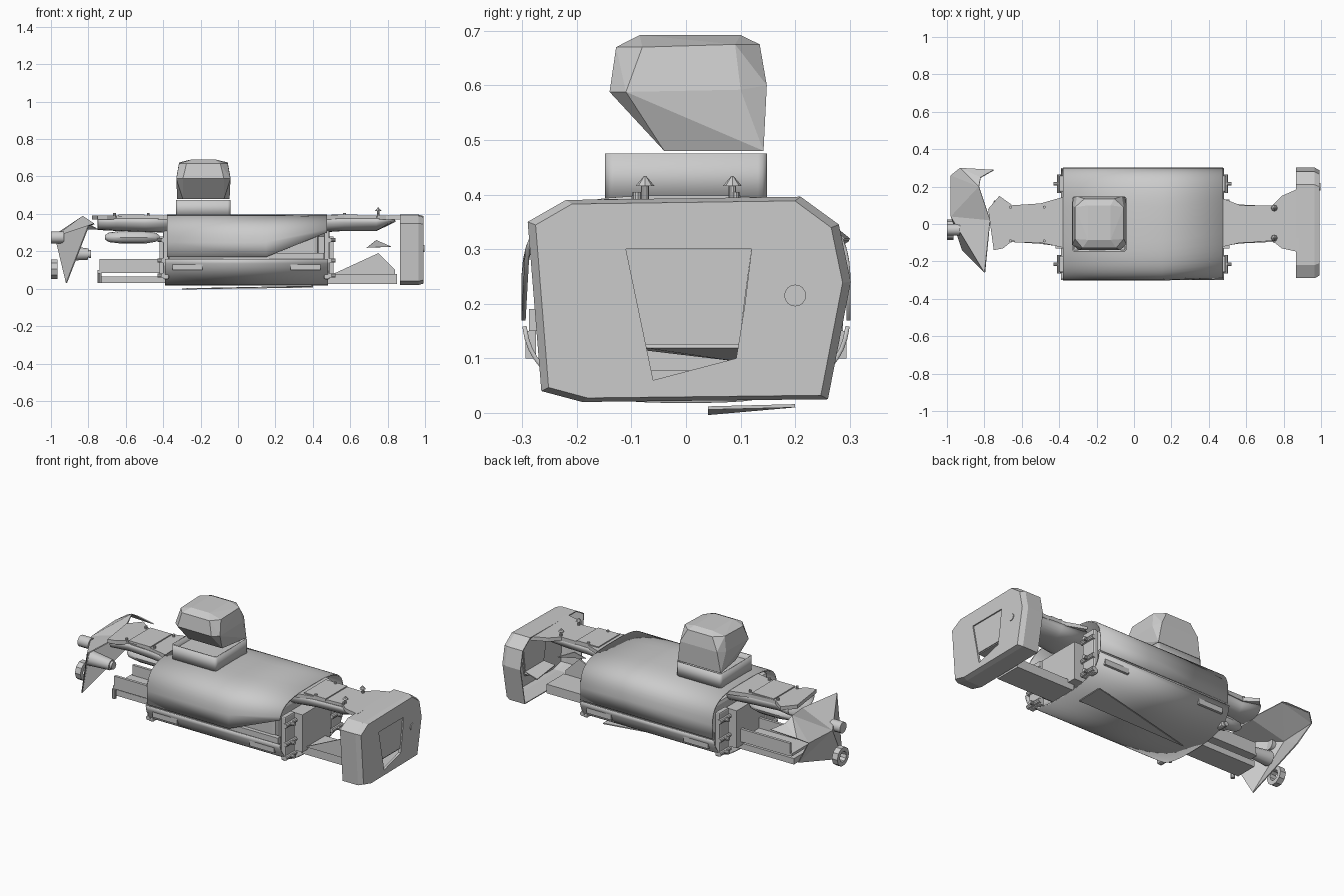
import bpy, bmesh, math
from mathutils import Vector, Matrix

if "Cube" in bpy.data.objects:
    bpy.data.objects.remove(bpy.data.objects["Cube"])

grey = bpy.data.materials.new("plain_grey")
grey.use_nodes = True
grey.diffuse_color = (0.6, 0.6, 0.6, 1)
grey.node_tree.nodes["Principled BSDF"].inputs["Base Color"].default_value = (0.6, 0.6, 0.6, 1)


def finish(name, bm, thick=0, smooth=False, bevel=0):
    """Turn a bmesh into a named object, optionally a thin shell."""
    bmesh.ops.recalc_face_normals(bm, faces=bm.faces)
    me = bpy.data.meshes.new(name)
    bm.to_mesh(me)
    bm.free()
    me.materials.append(grey)
    ob = bpy.data.objects.new(name, me)
    bpy.context.collection.objects.link(ob)
    if thick:
        mod = ob.modifiers.new("shell", 'SOLIDIFY')
        mod.thickness = thick
    if bevel:
        mod = ob.modifiers.new("edges", 'BEVEL')
        mod.width = bevel
        mod.segments = 2
    if smooth:
        bpy.ops.object.select_all(action='DESELECT')
        ob.select_set(True)
        bpy.context.view_layer.objects.active = ob
        bpy.ops.object.shade_smooth_by_angle(angle=math.radians(35))
    return ob


def box(name, x, y, z, bevel=0):
    """Box from (min, max) ranges."""
    bm = bmesh.new()
    size = [b - a for a, b in (x, y, z)]
    mid = [(a + b) / 2 for a, b in (x, y, z)]
    bmesh.ops.create_cube(bm, size=1, matrix=Matrix.Translation(mid) @ Matrix.Diagonal((*size, 1)))
    return finish(name, bm, bevel=bevel)


def rod(name, a, b, r, r2=None, n=10):
    """Cylinder or cone between two points."""
    a, b = Vector(a), Vector(b)
    bm = bmesh.new()
    rot = (b - a).to_track_quat('Z', 'Y').to_matrix().to_4x4()
    bmesh.ops.create_cone(bm, cap_ends=True, segments=n, radius1=r, radius2=r if r2 is None else r2,
                          depth=(b - a).length, matrix=Matrix.Translation((a + b) / 2) @ rot)
    return finish(name, bm, smooth=True)


def loft(name, loops, closed=True, cap=False, **kw):
    """Skin between loops holding equal numbers of points."""
    bm = bmesh.new()
    rows = [[bm.verts.new(p) for p in loop] for loop in loops]
    n = len(rows[0])
    for r, s in zip(rows, rows[1:]):
        for i in range(n if closed else n - 1):
            j = (i + 1) % n
            bm.faces.new((r[i], r[j], s[j], s[i]))
    if cap:
        bm.faces.new(rows[0])
        bm.faces.new(rows[-1])
    return finish(name, bm, **kw)


def prism(name, outline, axis, lo, hi):
    """Extrude a flat outline along axis x, y or z."""
    def put(p, h):
        q = list(p)
        q.insert("xyz".index(axis), h)
        return q
    return loft(name, [[put(p, h) for p in outline] for h in (lo, hi)], cap=True)


def sheet(name, points, faces):
    """Thin plate from a few corner points."""
    bm = bmesh.new()
    vs = [bm.verts.new(p) for p in points]
    for f in faces:
        bm.faces.new([vs[i] for i in f])
    return finish(name, bm, 0.006)


def arc(x, a0, a1, rz, power, ry=0.302, mid=0.205, n=26):
    """Rounded square arc in the y-z plane at x."""
    pts = []
    for i in range(n + 1):
        t = math.radians(a0 + (a1 - a0) * i / n)
        c, s = math.cos(t), math.sin(t)
        pts.append((x, ry * math.copysign(abs(c) ** power, c),
                    mid + rz * math.copysign(abs(s) ** power, s)))
    return pts


# Barrel body: upper shell with a slanted front slit, lower shell, core
loft("upper_shell", [arc(x, -3, a1, 0.193, 0.57) for x, a1 in ((-.38, 183), (.15, 183), (.475, 163))],
     closed=False, thick=0.008, smooth=True)
loft("lower_shell", [arc(x, 188, 352, 0.187, 0.7) for x in (-.39, .48)],
     closed=False, thick=0.008, smooth=True)
sheet("belly_flap", ((-.3, .04, .002), (.4, .2, .016), (.4, .04, .012)), ((0, 1, 2),))
box("body_core", (-0.35, 0.43), (-0.265, 0.25), (0.07, 0.34), 0.02)
for s in (-1, 1):
    box("side_rail", (-0.37, 0.46), sorted((s * 0.26, s * 0.288)), (0.15, 0.19))
    for x in (-0.27, 0.36):
        box("side_panel", (x - 0.08, x + 0.08), sorted((s * 0.275, s * 0.294)), (0.1, 0.15))

# Latches and end frames on both body ends
for x, d in ((-0.37, -1), (0.46, 1)):
    for s in (-1, 1):
        y = s * 0.215
        box("end_frame", sorted((x, x + d * 0.03)), (y - 0.045, y + 0.045), (0.05, 0.31), 0.008)
        for z in (0.07, 0.15, 0.26):
            rod("latch_pin", (x, y, z), (x + d * 0.06, y, z), 0.011)
            rod("latch_post", (x + d * 0.03, y - 0.05, z), (x + d * 0.03, y + 0.05, z), 0.013)
    box("end_box", sorted((x - d * 0.04, x + d * 0.05)), (-0.13, 0.13), (0.06, 0.28))

# Turret base and faceted head
ring = []
for cx, cy, a in ((1, 1, 0), (-1, 1, 90), (-1, -1, 180), (1, -1, 270)):
    for k in range(4):
        t = math.radians(a + 30 * k)
        ring.append((-0.185 + cx * 0.13 + 0.016 * math.cos(t), cy * 0.132 + 0.016 * math.sin(t)))
loft("turret_base", [[(x, y, z) for x, y in ring] for z in (0.385, 0.475)], thick=0.008, smooth=True)
box("turret_floor", (-0.32, -0.05), (-0.14, 0.14), (0.40, 0.445))
bm = bmesh.new()
for s in (-1, 1):
    for x, y, z in ((.11, -.04, .48), (.14, .142, .48), (.145, -.11, .588), (.11, -.14, .588),
                    (.145, .1, .592), (.12, .148, .6), (.13, -.08, .67), (.09, -.128, .67),
                    (.13, .09, .675), (.08, .135, .675), (.06, -.085, .692), (.06, .1, .692)):
        bm.verts.new((-0.185 + s * x, y, z))
bmesh.ops.convex_hull(bm, input=bm.verts)
finish("turret_head", bm)

# Necks joining the body to the end pieces, each with a rounded belly
right_neck = ((.44, -.13), (.57, -.10), (.74, -.09), (.79, -.13), (.88, -.15),
              (.88, .19), (.79, .15), (.74, .10), (.57, .10), (.44, .15))
left_neck = ((-.36, -.13), (-.5, -.10), (-.65, -.09), (-.7, -.13), (-.75, -.14),
             (-.78, .08), (-.72, .15), (-.65, .10), (-.5, .11), (-.36, .15))
for side, d, plan, belly in (
        ("right", 1, right_neck, ((.42, .12, .07), (.57, .098, .06), (.74, .09, .06), (.84, .13, .012))),
        ("left", -1, left_neck, ((-.35, .12, .07), (-.5, .1, .065), (-.65, .09, .06), (-.75, .12, .055)))):
    prism(side + "_neck_plate", plan, "z", 0.37, 0.392)
    loft(side + "_neck_belly", [arc(x, 180, 360, rz, 0.7, ry, 0.375, 14) for x, ry, rz in belly],
         closed=False, thick=0.006, smooth=True)
    for y in (-0.09, 0.09):
        for x in (.57, .75):
            x = d * (x if d > 0 else x - 0.09)
            rod("neck_bolt", (x, y, .38), (x, y, .405), 0.008)
    box(side + "_neck_tray", sorted((d * 0.5, d * 0.64)), (-0.1, 0.1), (0.385, 0.398))
for y in (-0.075, 0.085):
    rod("top_peg", (.75, y, .385), (.75, y, .418), 0.007)
    rod("peg_cap", (.75, y, .416), (.75, y, .434), 0.017, 0.002, 8)

# Lower booms
box("left_boom_tray", (-0.75, -0.36), (-0.09, 0.09), (0.085, 0.10))
for y in (-0.085, 0.085):
    box("left_boom_wall", (-0.74, -0.38), (y - 0.008, y + 0.008), (0.085, 0.16))
box("left_boom_beam", (-0.75, -0.38), (-0.06, 0.07), (0.03, 0.065))
rod("boom_foot", (-0.74, -0.09, 0.03), (-0.74, -0.09, 0.085), 0.012)
box("right_boom_beam", (0.47, 0.85), (-0.08, 0.08), (0.025, 0.078))
prism("right_boom_fin", ((.5, .075), (.75, .19), (.84, .10), (.84, .075)), "y", -0.09, -0.08)
sheet("loose_flap", ((.69, -.06, .22), (.74, -.02, .26), (.82, .02, .225)), ((0, 1, 2),))

# Capsule tank beneath the left neck
prof = ((-.71, .012), (-.69, .026), (-.62, .034), (-.50, .034), (-.44, .024), (-.42, .01))
loft("capsule_tank", [[(x, r * 1.3 * math.cos(math.tau * i / 12), .275 + r * math.sin(math.tau * i / 12))
                       for i in range(12)] for x, r in prof], cap=True, smooth=True)

# Right end cap: flanged open shell, window panel above an open slot
rim = ((-.29, .35), (-.22, .39), (.21, .396), (.28, .345), (.302, .24), (.26, .025), (-.19, .02), (-.265, .04))
hole = ((-.11, .30), (-.035, .30), (.04, .30), (.12, .30), (.108, .2), (.092, .10), (-.06, .06), (-.085, .18))
loft("right_end_cap", [[(.865, y, z) for y, z in rim],
                       [(.965, y, z) for y, z in rim],
                       [(.992, y * .95, .205 + (z - .205) * .96) for y, z in rim],
                       [(.992, y, z) for y, z in hole],
                       [(.978, y, z) for y, z in hole]], thick=0.006)
prism("window_panel", ((-.11, .30), (.12, .30), (.097, .125), (-.075, .125)), "x", 0.975, 0.985)
sheet("window_sill", ((.98, -.075, .125), (.98, .097, .125), (.90, .095, .10), (.90, -.072, .12)),
      ((0, 1, 2, 3),))
rod("cap_button", (.985, .2, .215), (.996, .2, .215), 0.02, n=16)

# Left end: torn angular cap
sheet("left_end_cap",
      ((-.80, -.26, .34), (-.92, -.14, .03), (-.98, .04, .28), (-.83, .2, .39), (-.98, .26, .29),
       (-.75, .29, .32), (-.77, .02, .35), (-.93, .30, .32), (-.82, .25, .36), (-.90, .24, .146)),
      ((0, 1, 2), (0, 2, 6), (2, 3, 6), (2, 4, 3), (3, 4, 7), (3, 7, 8), (8, 7, 5), (1, 9, 2), (2, 9, 4)))

# Left end fittings
rod("left_peg", (-1.0, -.03, .275), (-.93, -.03, .275), 0.032, n=14)
rod("left_knob", (-.93, -.03, .19), (-.80, -.03, .185), 0.042, 0.03, 12)
rod("left_knob_tip", (-.80, -.03, .185), (-.785, -.03, .185), 0.022, n=12)
loft("left_ring", [[(x, -.03 + r * math.cos(math.tau * i / 10), .105 + r * math.sin(math.tau * i / 10))
                    for i in range(10)] for x, r in ((-1, .055), (-.965, .055), (-.965, .03),
                                                     (-1, .03), (-1, .055))])
